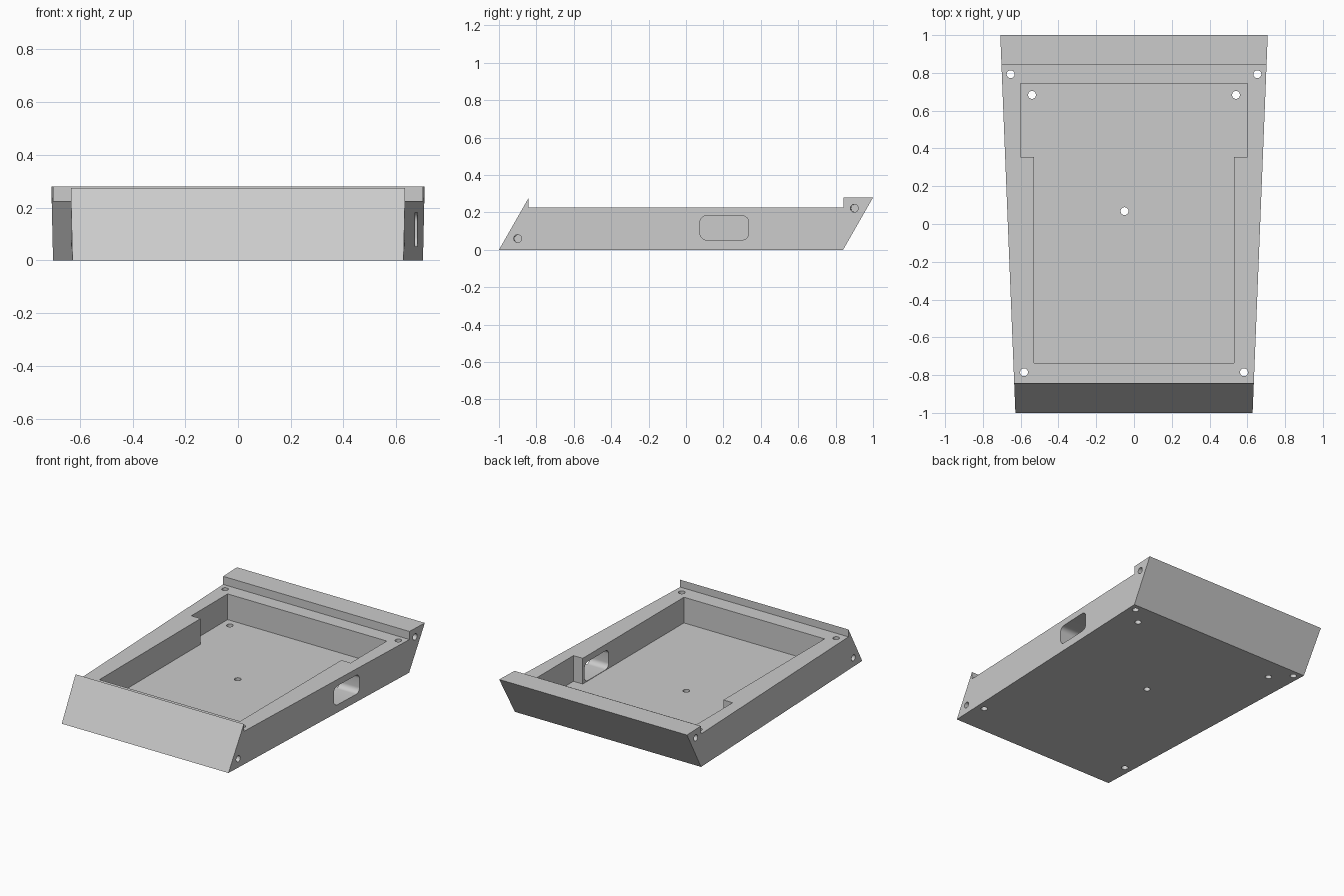
import bpy
import bmesh
from math import pi, cos, sin, atan2
from mathutils import Matrix, Vector

if "Cube" in bpy.data.objects:
    bpy.data.objects.remove(bpy.data.objects["Cube"])

grey = bpy.data.materials.new("plain grey")
grey.use_nodes = True
GREY = (0.6, 0.6, 0.6, 1)
grey.diffuse_color = GREY
grey.node_tree.nodes["Principled BSDF"].inputs["Base Color"].default_value = GREY

FLOOR, RIM, TOP = 0.05, 0.225, 0.28
HOLE = 0.021


def half_width(y):
    return 0.668 + 0.04 * y


def add_object(name, bm):
    bmesh.ops.recalc_face_normals(bm, faces=bm.faces)
    mesh = bpy.data.meshes.new(name)
    bm.to_mesh(mesh)
    bm.free()
    mesh.materials.append(grey)
    obj = bpy.data.objects.new(name, mesh)
    bpy.context.collection.objects.link(obj)
    return obj


def prism(name, start, end):
    """Closed solid between two matching outlines."""
    bm = bmesh.new()
    a = [bm.verts.new(p) for p in start]
    b = [bm.verts.new(p) for p in end]
    bm.faces.new(a)
    bm.faces.new(b)
    for i in range(len(a)):
        j = (i + 1) % len(a)
        bm.faces.new((a[i], a[j], b[j], b[i]))
    return add_object(name, bm)


def drill(name, centre, direction, length):
    bm = bmesh.new()
    turn = Vector((0, 0, 1)).rotation_difference(Vector(direction)).to_matrix().to_4x4()
    bmesh.ops.create_cone(bm, cap_ends=True, segments=32, radius1=HOLE, radius2=HOLE,
                          depth=length, matrix=Matrix.Translation(centre) @ turn)
    return add_object(name, bm)


# Tapered tray body: sloping ends, raised lip at front and back
profile = [(-1, 0), (0.84, 0), (1, TOP), (0.843, TOP), (0.843, RIM),
           (-0.843, RIM), (-0.843, 0.275)]
body = prism("tray_body", [(-half_width(y), y, z) for y, z in profile],
             [(half_width(y), y, z) for y, z in profile])

# T-shaped pocket
half = [(0.53, -0.735), (0.53, 0.355), (0.6, 0.355), (0.6, 0.745)]
outline = half + [(-x, y) for x, y in reversed(half)]
cutters = [prism("pocket_cutter", [(x, y, FLOOR) for x, y in outline],
                 [(x, y, 0.5) for x, y in outline])]

# Rounded window through the left wall
radius = 0.035
window = []
for quarter, (cy, cz) in enumerate([(0.3, 0.147), (0.11, 0.147), (0.11, 0.088), (0.3, 0.088)]):
    for step in range(9):
        a = (quarter + step / 8) * pi / 2
        window.append((cy + radius * cos(a), cz + radius * sin(a)))
cutters.append(prism("window_cutter", [(0.45, y, z) for y, z in window],
                     [(0.85, y, z) for y, z in window]))

# Vertical screw holes through rim and floor
holes = [(-0.05, 0.068)]
for x, y in [(0.653, 0.793), (0.582, -0.785), (0.54, 0.683)]:
    holes += [(x, y), (-x, y)]
for x, y in holes:
    cutters.append(drill("screw_hole_cutter", (x, y, 0.2), (0, 0, 1), 1))

# Blind holes in the sides, square to the tapered walls
for side in (1, -1):
    for y, z in [(-0.9, 0.06), (0.9, 0.222)]:
        cutters.append(drill("side_hole_cutter", (side * half_width(y), y, z),
                             (side, -0.04, 0), 0.2))

# Cut everything out of the body
bpy.context.view_layer.objects.active = body
body.select_set(True)
for cutter in cutters:
    mod = body.modifiers.new("cut", "BOOLEAN")
    mod.operation = "DIFFERENCE"
    mod.solver = "EXACT"
    mod.object = cutter
    bpy.ops.object.modifier_apply(modifier=mod.name)
    bpy.data.objects.remove(cutter)

bpy.ops.object.shade_smooth_by_angle(angle=pi / 6)
